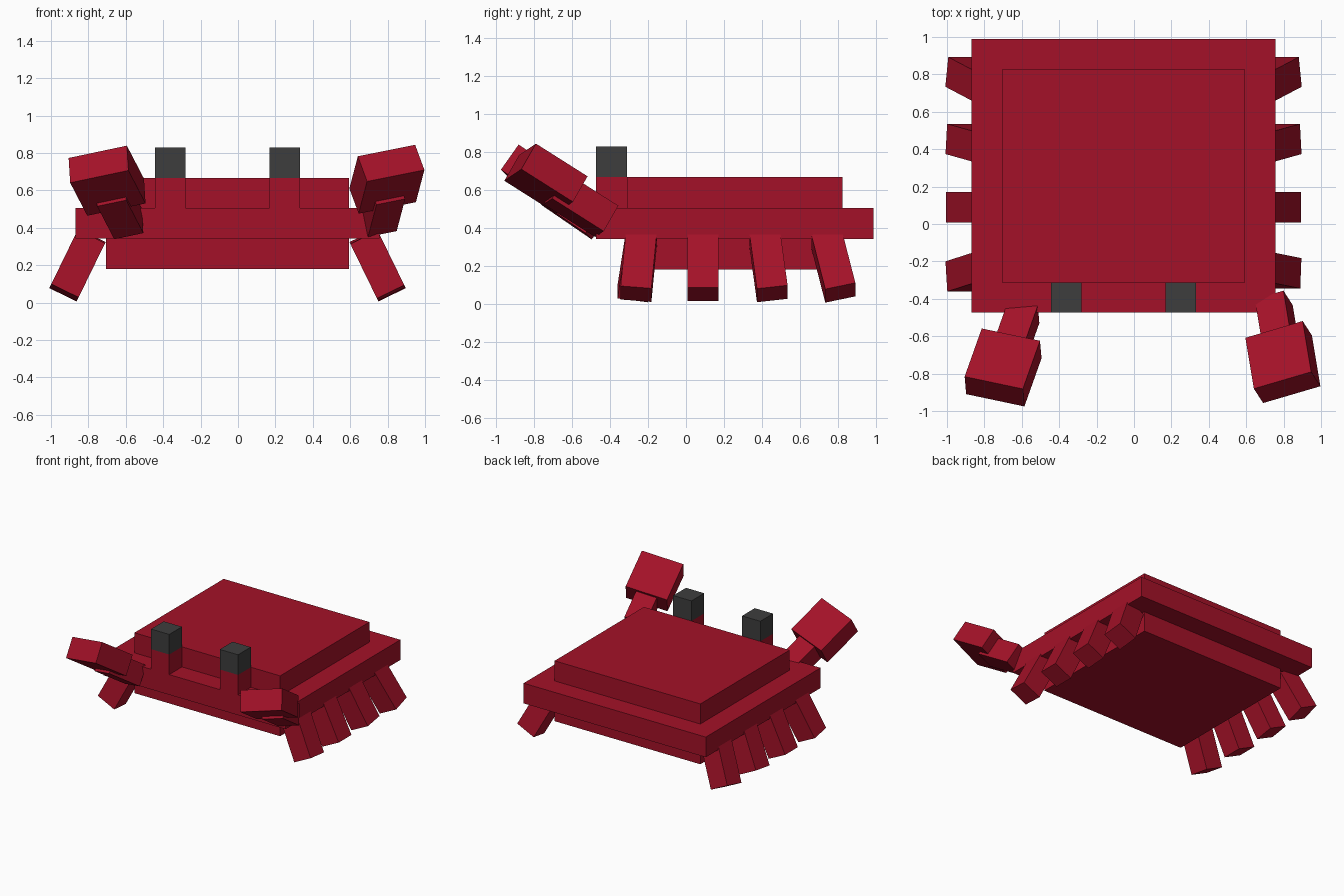
import bpy, bmesh, math
from mathutils import Matrix, Vector

cube = bpy.data.objects.get("Cube")
if cube:
    bpy.data.objects.remove(cube, do_unlink=True)

U = 0.1625            # basic block unit
CX, CY = -0.056, 0.257  # middle of the shell


def material(name, rgb):
    m = bpy.data.materials.new(name)
    m.use_nodes = True
    m.diffuse_color = (*rgb, 1)
    m.node_tree.nodes["Principled BSDF"].inputs["Base Color"].default_value = (*rgb, 1)
    return m


RED = material("crab_red", (0.37, 0.0056, 0.021))
DARK = material("eye_charcoal", (0.048, 0.048, 0.048))


def box(name, size, matrix, mat=RED):
    """Box of the given size, centred on the matrix origin."""
    bm = bmesh.new()
    bmesh.ops.create_cube(bm, size=1, matrix=matrix @ Matrix.Diagonal((*size, 1)))
    bmesh.ops.recalc_face_normals(bm, faces=bm.faces)
    mesh = bpy.data.meshes.new(name)
    bm.to_mesh(mesh)
    bm.free()
    mesh.materials.append(mat)
    ob = bpy.data.objects.new(name, mesh)
    bpy.context.collection.objects.link(ob)
    return ob


def at(x, y, z):
    return Matrix.Translation((x, y, z))


# Shell: three stacked slabs
box("shell_bottom", (8 * U, 7 * U, U), at(CX, CY, 0.262))
box("shell_middle", (10 * U, 9 * U, U), at(CX, CY, 0.424))
box("shell_top", (8 * U, 7 * U, U), at(CX, CY, 0.586))

for side, s in (("left", 1), ("right", -1)):
    # Eye stalk with a dark eye on top
    ex, ey = CX + s * 0.307, CY - 4 * U
    box(side + "_eye_stalk", (U, U, U), at(ex, ey, 0.586))
    box(side + "_eye", (U, U, U), at(ex, ey, 0.748), DARK)

    # Four splayed legs hanging from pivots under the shell
    swings = (-5 if s > 0 else -8, 0, 7, 13)
    for i, swing in enumerate(swings):
        pivot = at(CX + s * 0.733, -0.235 + 2 * U * i, 0.343)
        turn = (Matrix.Rotation(math.radians(-s * 26), 4, 'Y')
                @ Matrix.Rotation(math.radians(swing), 4, 'X'))
        box(f"{side}_leg_{i + 1}", (U, U, 2 * U), pivot @ turn @ at(0, 0, -U))


def claw(side, centre, across, forward):
    """Wide pincer and narrower arm sharing one tilted frame."""
    u = Vector(across).normalized()
    f = Vector(forward)
    f = (f - u * f.dot(u)).normalized()
    frame = Matrix((u, f, u.cross(f))).transposed().to_4x4()
    frame.translation = centre
    box(side + "_pincer", (2 * U, 2 * U, U), frame)
    box(side + "_claw_arm", (U, 2 * U, U), frame @ at(0, -0.232, 0.02))


claw("left", (0.796, -0.738, 0.66), (0.30, 0.088, 0.06), (0.045, -0.277, 0.175))
claw("right", (-0.70, -0.767, 0.652), (0.308, -0.065, 0.065), (-0.098, -0.256, 0.175))
